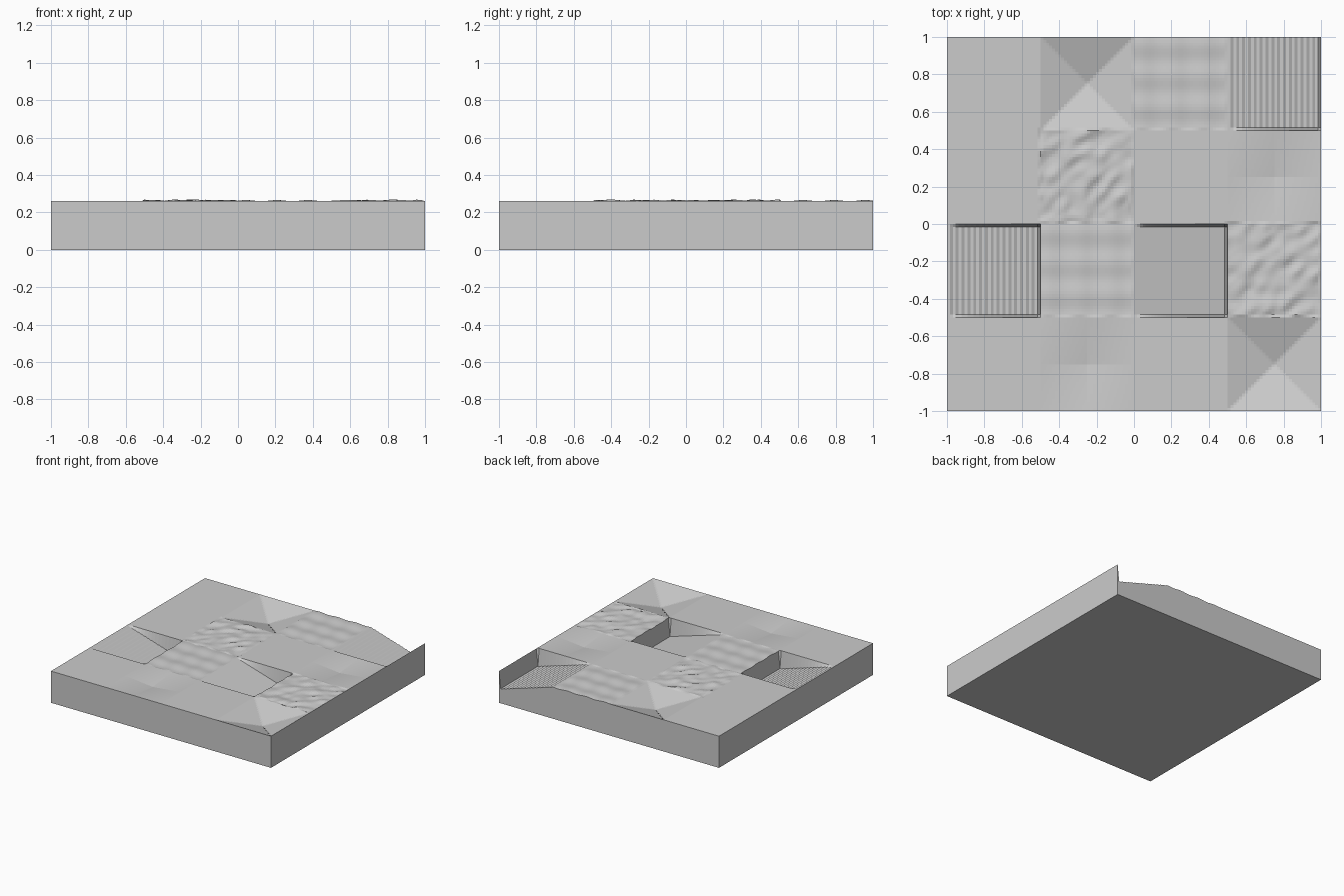
import bpy
import bmesh
import math
from mathutils import Vector, noise

cube = bpy.data.objects.get("Cube")
if cube:
    bpy.data.objects.remove(cube, do_unlink=True)

TOP = 0.26      # level of the plain tiles
DROP = 0.15     # depth of the ramps
STEPS = 32      # grid steps per tile
TILES = 4


# Tile reliefs: u runs left to right, v back to front, both 0..1
def flat(u, v, p):
    return 0


def ramp(u, v, p):
    if v == 0 and p.y < 0.99:
        return 0
    return -DROP * u


def stairs(u, v, p):
    return ramp(math.floor(u * 16) / 16, v, p)


def pyramid(u, v, p):
    return -0.16 * min(u, 1 - u, v, 1 - v)


def dimple(u, v, p):
    return -0.025 * (1 - abs(2 * u - 1)) * (1 - abs(2 * v - 1))


def waves(u, v, p):
    return 0.003 * (math.sin(6 * math.pi * u) + math.sin(6 * math.pi * v))


def rough(u, v, p):
    along, across = p.x + p.y, p.x - p.y
    return 0.012 * noise.noise(Vector((along * 8, across * 13, 0.5)))


# Tile layout, back row first
LAYOUT = [
    [flat, pyramid, waves, stairs],
    [flat, rough, flat, dimple],
    [stairs, waves, ramp, rough],
    [flat, dimple, flat, pyramid],
]


def relief(p):
    i = round((p.x + 1) * STEPS * 2)
    j = round((1 - p.y) * STEPS * 2)
    col, row = i // STEPS, j // STEPS
    if col >= TILES or row >= TILES:
        return 0
    return LAYOUT[row][col](i % STEPS / STEPS, j % STEPS / STEPS, p)


# Sculpted top surface
bm = bmesh.new()
count = STEPS * TILES
bmesh.ops.create_grid(bm, x_segments=count, y_segments=count, size=1)
for vert in bm.verts:
    vert.co.z = TOP + relief(vert.co)

# Side walls and underside
rim = [e for e in bm.edges if e.is_boundary]
skirt = bmesh.ops.extrude_edge_only(bm, edges=rim)["geom"]
for vert in skirt:
    if isinstance(vert, bmesh.types.BMVert):
        vert.co.z = 0
bmesh.ops.edgeloop_fill(bm, edges=[e for e in bm.edges if e.is_boundary])
bmesh.ops.recalc_face_normals(bm, faces=bm.faces)

mesh = bpy.data.meshes.new("terrain_slab")
bm.to_mesh(mesh)
bm.free()
slab = bpy.data.objects.new("terrain_slab", mesh)
bpy.context.collection.objects.link(slab)

# Plain grey finish
grey = bpy.data.materials.new("light_grey")
grey.use_nodes = True
color = (0.6, 0.6, 0.6, 1)
grey.diffuse_color = color
grey.node_tree.nodes["Principled BSDF"].inputs["Base Color"].default_value = color
mesh.materials.append(grey)
